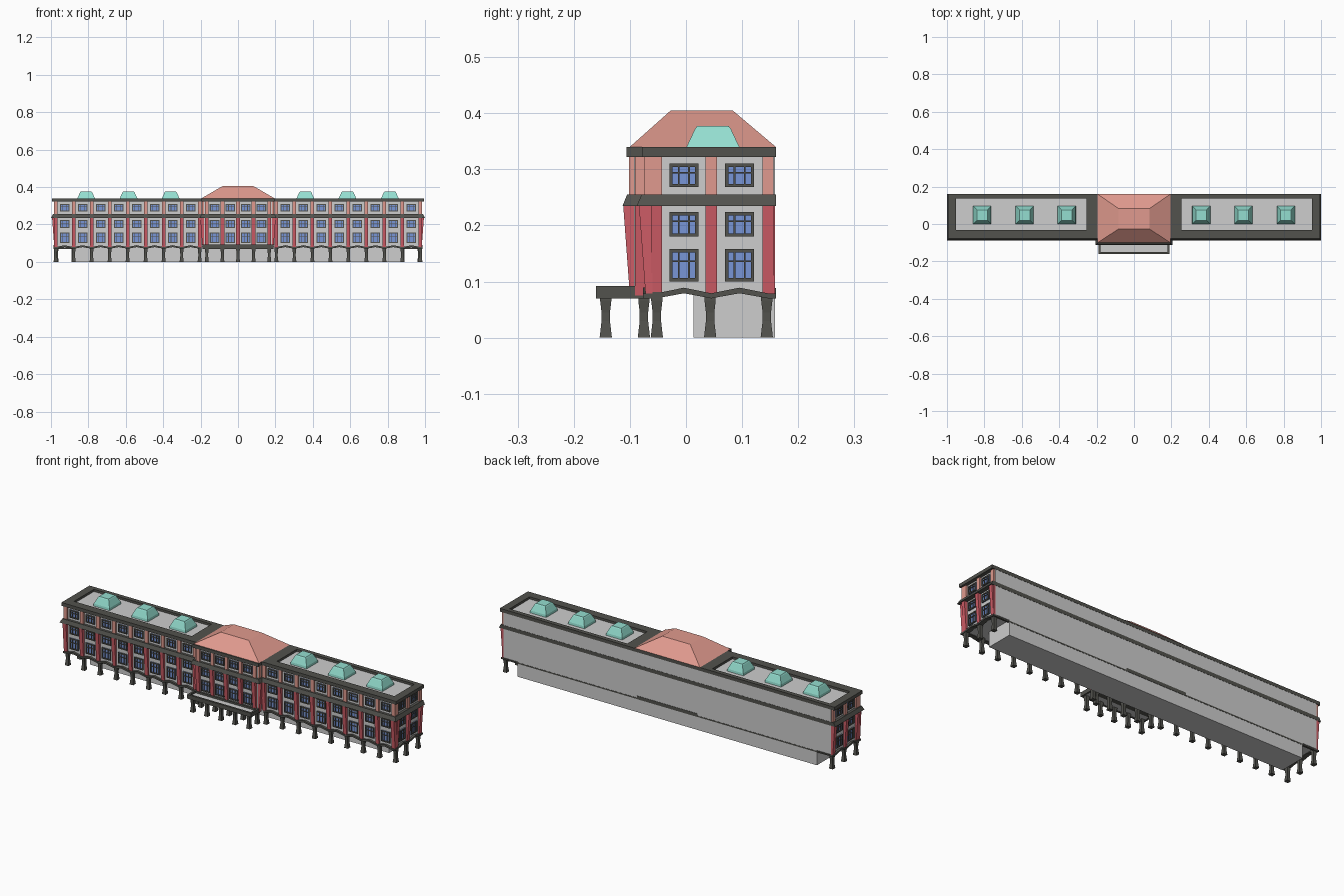
import bpy, bmesh

cube = bpy.data.objects.get("Cube")
if cube:
    bpy.data.objects.remove(cube, do_unlink=True)


def material(name, rgb):
    lin = [(c / 255 / 12.92) if c < 10 else ((c / 255 + 0.055) / 1.055) ** 2.4 for c in rgb]
    m = bpy.data.materials.new(name)
    m.use_nodes = True
    m.diffuse_color = (*lin, 1)
    m.node_tree.nodes["Principled BSDF"].inputs["Base Color"].default_value = (*lin, 1)
    return m


GREY = material("pale grey plaster", (205, 205, 205))
DARK = material("dark stone", (82, 82, 77))
RED = material("crimson", (205, 92, 102))
SALMON = material("salmon", (224, 154, 142))
TEAL = material("teal copper", (148, 222, 208))
BLUE = material("blue glass", (120, 150, 215))

parts = {}  # part name -> (bmesh, material)


def part(name, mat):
    if name not in parts:
        parts[name] = (bmesh.new(), mat)
    return parts[name][0]


def plain(x, y, z):
    return (x, y, z)


def loft(name, mat, *levels, place=plain):
    """Stack of rectangles (x0, x1, y0, y1, z), joined into one closed solid."""
    bm = part(name, mat)
    rings = [[bm.verts.new(place(x, y, z)) for x, y in ((a, c), (b, c), (b, d), (a, d))]
             for a, b, c, d, z in levels]
    bm.faces.new(rings[0][::-1])
    bm.faces.new(rings[-1])
    for lo, hi in zip(rings, rings[1:]):
        for i in range(4):
            j = (i + 1) % 4
            bm.faces.new((lo[i], lo[j], hi[j], hi[i]))


def box(name, mat, x0, x1, y0, y1, z0, z1, place=plain):
    loft(name, mat, (x0, x1, y0, y1, z0), (x0, x1, y0, y1, z1), place=place)


# Facade frames: (along wall, distance out from wall, height) -> world
def front(y):
    return lambda u, d, z: (u, y - d, z)


def side(x):
    s = 1 if x > 0 else -1
    return lambda u, d, z: (x + s * d, u, z)


def window(u, z0, z1, place):
    h = 0.026
    box("window_glass", BLUE, u - h, u + h, 0, 0.003, z0, z1, place)

    def bar(u0, u1, a, b):
        box("window_frames", DARK, u0, u1, 0, 0.007, a, b, place)
    for s in (-1, 1):
        edge, mid = u + s * (h - 0.003), u + s * 0.009
        bar(edge - 0.003, edge + 0.003, z0, z1)
        bar(mid - 0.0015, mid + 0.0015, z0, z1)
    bar(u - h, u + h, z0, z0 + 0.006)
    bar(u - h, u + h, z1 - 0.006, z1)
    rail = z0 + 0.62 * (z1 - z0)
    bar(u - h, u + h, rail - 0.0015, rail + 0.0015)


def pilaster(u, place, w=0.01):
    loft("lower_pilasters", RED, (u - w, u + w, -0.005, 0.007, 0.075),
         (u - w, u + w, -0.005, 0.019, 0.237), place=place)
    box("upper_pilasters", SALMON, u - w, u + w, -0.005, 0.009, 0.25, 0.325, place)


def arch(u0, u1, place):
    """Shallow pointed lintel between two columns."""
    bm = part("arch_trim", DARK)
    m = (u0 + u1) / 2
    outline = ((u0, .07), (m, .079), (u1, .07), (u1, .079), (m, .089), (u0, .079))
    back, fore = [[bm.verts.new(place(u, d, z)) for u, z in outline] for d in (-0.012, 0.012)]
    for i in range(6):
        j = (i + 1) % 6
        bm.faces.new((back[i], back[j], fore[j], fore[i]))
    for r in (back, fore):
        for quad in ((0, 1, 4, 5), (1, 2, 3, 4)):
            bm.faces.new([r[k] for k in quad])


def column(x, y):
    loft("columns", DARK, *[(x - w, x + w, y - w, y + w, z) for w, z in
         ((.011, 0), (.010, .008), (.0075, .03), (.0075, .045), (.010, .066), (.010, .081))])


FLOORS = ((0.10, 0.158), (0.18, 0.224), (0.268, 0.31))


def facade(stops, place):
    for u in stops:
        pilaster(u, place)
    for a, b in zip(stops, stops[1:]):
        for z0, z1 in FLOORS:
            window((a + b) / 2, z0, z1, place)


# Main walls, recessed ground floor and central bay
box("main_walls", GREY, -0.975, 0.975, -0.065, 0.159, 0.08, 0.328)
box("ground_floor", GREY, -0.89, 0.89, 0.013, 0.159, 0, 0.081)
box("central_bay_walls", GREY, -0.183, 0.183, -0.093, 0, 0.08, 0.33)

# Wing fronts and end walls
WING = [0.205 + 0.09625 * i for i in range(9)]
END = [-0.0525, 0.045, 0.146]
for s in (-1, 1):
    stops = [s * u for u in WING]
    facade(stops, front(-0.065))
    for a, b in zip(stops, stops[1:]):
        arch(a, b, front(-0.065))
    for u in stops:
        column(u, -0.052)
    end = side(s * 0.975)
    facade(END, end)
    for a, b in zip(END, END[1:]):
        arch(a, b, end)
    for y in END[1:]:
        column(s * 0.97, y - 0.002)
    box("arch_trim", DARK, -0.077, END[0], -0.012, 0.012, 0.07, 0.079, end)
    box("arch_trim", DARK, END[-1], 0.16, -0.012, 0.012, 0.07, 0.079, end)
    box("lower_pilasters", RED, 0.15, 0.159, 0, 0.007, 0.079, 0.237, end)

# Central bay front
BAY = [-0.167 + 0.0835 * i for i in range(5)]
facade(BAY, front(-0.093))
for s in (-1, 1):
    pilaster(-0.082, side(s * 0.183), 0.009)

# Rear base strips
box("rear_base_trim", DARK, -0.975, 0.975, 0.15, 0.16, 0.07, 0.077)
box("rear_base_trim", DARK, -0.18, 0.18, 0.15, 0.1605, 0.07, 0.088)

# Sloped belt course, wide at the bottom
loft("belt_course", DARK, (-1, 1, -0.088, 0.16, 0.235), (-0.99, 0.99, -0.079, 0.16, 0.255))
loft("belt_course", DARK, (-0.205, 0.205, -0.113, 0, 0.235), (-0.196, 0.196, -0.105, 0, 0.255))

# Cornice and parapet round the flat wing roofs
Z = (0.322, 0.34)
for s in (-1, 1):
    def rim(a, b, c, d):
        box("cornice", DARK, min(s * a, s * b), max(s * a, s * b), c, d, *Z)
    rim(0.195, 0.995, -0.078, -0.032)
    rim(0.195, 0.995, 0.137, 0.16)
    rim(0.953, 0.995, -0.032, 0.137)
    rim(0.195, 0.253, -0.032, 0.137)
box("cornice", DARK, -0.195, 0.195, -0.106, 0.16, *Z)

# Hipped central roof
loft("central_roof", SALMON, (-0.195, 0.195, -0.1, 0.16, 0.34),
     (-0.083, 0.083, -0.027, 0.083, 0.405))

# Skylights
for s in (-1, 1):
    for x in (0.36, 0.585, 0.812):
        loft("skylights", TEAL, *[(s * x - w, s * x + w, 0.048 - w, 0.048 + w, z) for w, z in
             ((.049, .325), (.047, .34), (.032, .372), (.028, .377))])

# Entrance canopy: slab with raised rim, on two rows of columns
box("canopy_deck", GREY, -0.18, 0.18, -0.15, -0.09, 0.071, 0.082)
box("canopy_rim", DARK, -0.19, 0.19, -0.16, -0.149, 0.07, 0.092)
box("canopy_rim", DARK, -0.19, 0.19, -0.104, -0.073, 0.07, 0.092)
for s in (-1, 1):
    box("canopy_rim", DARK, s * 0.185 - 0.005, s * 0.185 + 0.005, -0.149, -0.104, 0.07, 0.092)
for x in BAY:
    for y in (-0.143, -0.075):
        column(x, y)

# Turn every collected part into an object
for name, (bm, mat) in parts.items():
    bmesh.ops.recalc_face_normals(bm, faces=bm.faces)
    mesh = bpy.data.meshes.new(name)
    bm.to_mesh(mesh)
    bm.free()
    mesh.materials.append(mat)
    bpy.context.collection.objects.link(bpy.data.objects.new(name, mesh))
